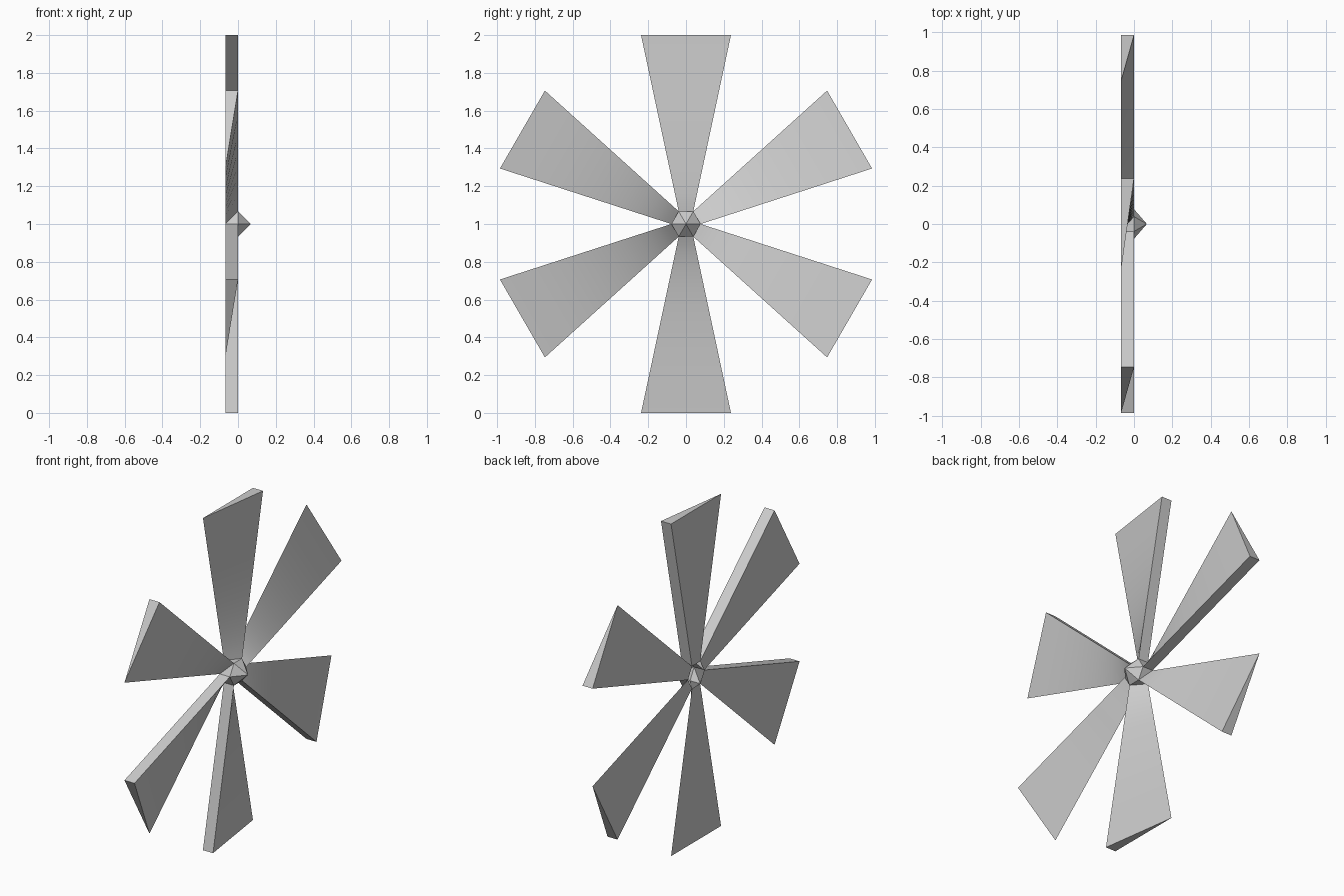
import bpy, bmesh, math
from mathutils import Matrix, Vector

if "Cube" in bpy.data.objects:
    bpy.data.objects.remove(bpy.data.objects["Cube"])

DEPTH = 0.067       # thickness of blades and height of hub cone
R_IN = 0.067        # distance from centre to the hexagon sides
W_IN = R_IN * math.tan(math.pi / 6)
R_OUT, W_OUT = 1.0, 0.238
STEPS = 10          # cuts along the twisted face
CENTRE = Vector((0, 0, 1))


def make_object(name, bm):
    bmesh.ops.recalc_face_normals(bm, faces=bm.faces)
    me = bpy.data.meshes.new(name)
    bm.to_mesh(me)
    bm.free()
    ob = bpy.data.objects.new(name, me)
    bpy.context.collection.objects.link(ob)
    ob.location = CENTRE
    return ob


# Blade: wedge section, flat at the back, twisted sloping front face
def make_blade(i):
    bm = bmesh.new()
    rings = []
    for k in range(STEPS + 1):
        w = W_IN * (W_OUT / W_IN) ** (k / STEPS)
        t = (w - W_IN) / (W_OUT - W_IN)
        r = R_IN + t * (R_OUT - R_IN)
        rings.append([bm.verts.new(p) for p in
                      ((0, w, r), (-DEPTH, w, r), (-DEPTH, -w, r))])
    slopes = []
    for a, b in zip(rings, rings[1:]):
        for j in range(3):
            n = (j + 1) % 3
            f = bm.faces.new((a[j], a[n], b[n], b[j]))
            if j == 2:
                slopes.append(f)
    bm.faces.new(rings[-1])
    for f in slopes:
        f.smooth = True
        for e in f.edges:
            if any(g not in slopes for g in e.link_faces):
                e.smooth = False
    bm.transform(Matrix.Rotation(i * math.pi / 3, 4, 'X'))
    return make_object(f"blade_{i + 1}", bm)


for i in range(6):
    make_blade(i)

# Hub: six-sided cone in front, with side webs down to each blade root, open behind
bm = bmesh.new()
rad = R_IN / math.cos(math.pi / 6)
ang = [math.pi / 3 * k for k in range(6)]
front = [bm.verts.new((0, rad * math.cos(a), rad * math.sin(a))) for a in ang]
back = [bm.verts.new((-DEPTH, v.co.y, v.co.z)) for v in front]
tip = bm.verts.new((DEPTH, 0, 0))
for k in range(6):
    n = (k + 1) % 6
    bm.faces.new((front[k], front[n], tip))
    bm.faces.new((front[n], front[k], back[n]))
make_object("hub", bm)
